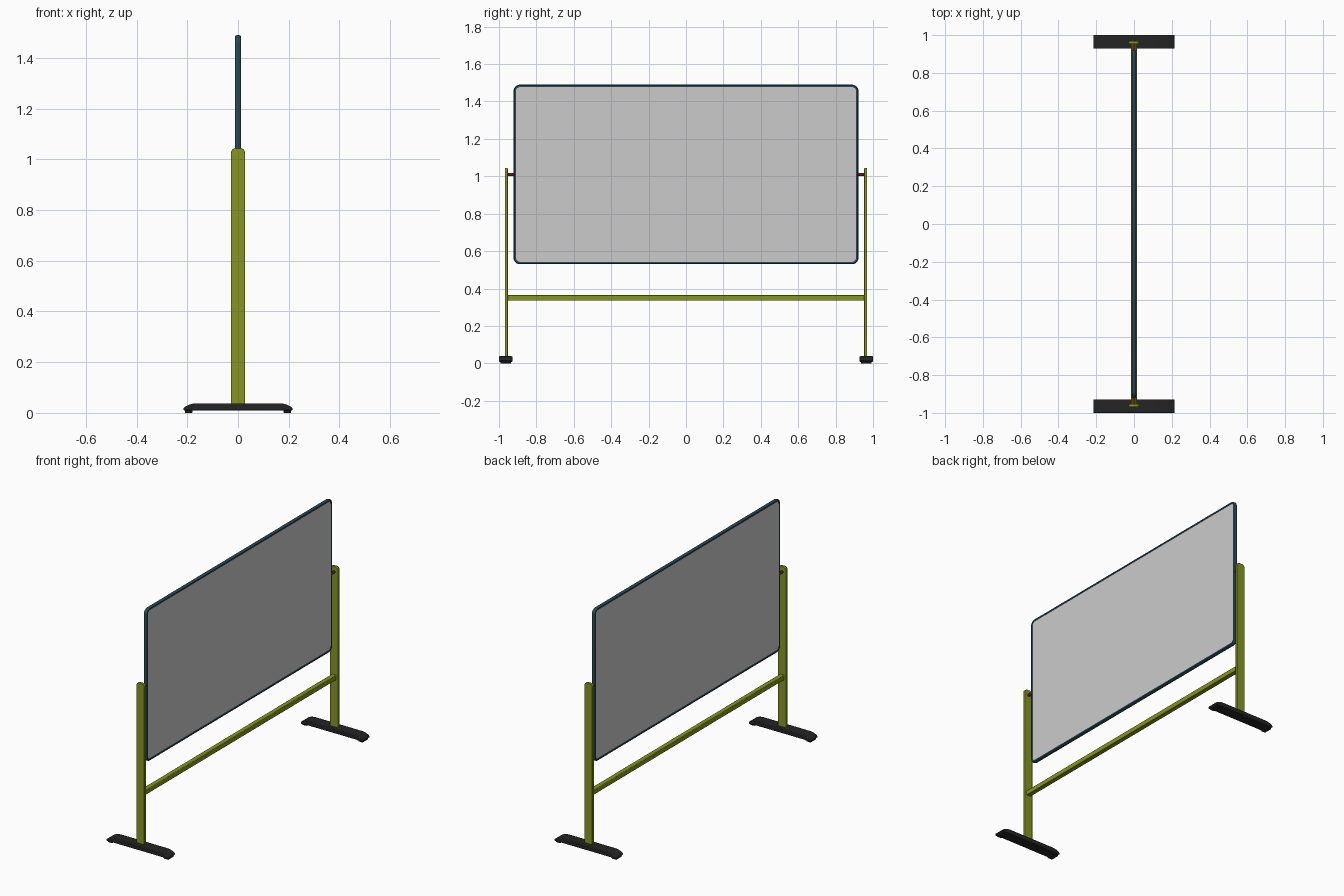
import bpy, bmesh
from math import cos, sin, pi, radians

if "Cube" in bpy.data.objects:
    bpy.data.objects.remove(bpy.data.objects["Cube"])


def material(name, rgb):
    m = bpy.data.materials.new(name)
    m.diffuse_color = (*rgb, 1)
    m.use_nodes = True
    m.node_tree.nodes["Principled BSDF"].inputs["Base Color"].default_value = m.diffuse_color
    return m


OLIVE = material("olive_paint", (0.24, 0.30, 0.015))
TEAL = material("dark_teal", (0.02, 0.065, 0.095))
BLACK = material("black_plastic", (0.018, 0.018, 0.018))
RED = material("dark_red", (0.18, 0.01, 0.01))


def finish(bm, name, mat=None, bevel=0, segments=2):
    bmesh.ops.recalc_face_normals(bm, faces=bm.faces[:])
    me = bpy.data.meshes.new(name)
    bm.to_mesh(me)
    bm.free()
    ob = bpy.data.objects.new(name, me)
    bpy.context.collection.objects.link(ob)
    if mat:
        me.materials.append(mat)
    if bevel:
        b = ob.modifiers.new("bevel", 'BEVEL')
        b.width, b.segments, b.limit_method = bevel, segments, 'ANGLE'
        b.angle_limit = radians(40)
    bpy.ops.object.select_all(action='DESELECT')
    ob.select_set(True)
    bpy.context.view_layer.objects.active = ob
    bpy.ops.object.shade_smooth_by_angle(angle=radians(35))
    return ob


def box(name, x, y, z, mat, bevel=0):
    bm = bmesh.new()
    bmesh.ops.create_cube(bm, size=1)
    for v in bm.verts:
        v.co = [lo + (c + 0.5) * (hi - lo) for c, (lo, hi) in zip(v.co, (x, y, z))]
    return finish(bm, name, mat, bevel)


def prism(name, xz, y0, y1, mat, bevel=0):
    """Extrude an x-z outline along y."""
    bm = bmesh.new()
    f = bm.faces.new([bm.verts.new((x, y0, z)) for x, z in xz])
    new = bmesh.ops.extrude_face_region(bm, geom=[f])["geom"]
    for v in new:
        if isinstance(v, bmesh.types.BMVert):
            v.co.y = y1
    return finish(bm, name, mat, bevel)


def arc(cx, cy, r, a0, a1, n=6):
    return [(cx + r * cos(radians(a0 + (a1 - a0) * i / n)),
             cy + r * sin(radians(a0 + (a1 - a0) * i / n))) for i in range(n + 1)]


# Board outline: rounded rectangle in y-z, inset from the outside
HY, Z0, Z1, R = 0.922, 0.53, 1.49, 0.034


def outline(inset):
    r, hy, lo, hi = R - inset, HY - R, Z0 + R, Z1 - R
    return (arc(hy, hi, r, 0, 90) + arc(-hy, hi, r, 90, 180)
            + arc(-hy, lo, r, 180, 270) + arc(hy, lo, r, 270, 360))


# Frame: small rounded section swept round the outline
section = [(0.013, -0.011), (0.004, -0.011), (0.001, -0.008), (0, -0.004),
           (0, 0.004), (0.001, 0.008), (0.004, 0.011), (0.013, 0.011)]
bm = bmesh.new()
rings = [[bm.verts.new((x, y, z)) for y, z in outline(i)] for i, x in section]
for k, a in enumerate(rings):
    b = rings[(k + 1) % len(rings)]
    for j in range(len(a)):
        n = (j + 1) % len(a)
        bm.faces.new((a[j], a[n], b[n], b[j]))
finish(bm, "board_frame", TEAL)

# Writing panel, slightly recessed in the frame
bm = bmesh.new()
sides = [[bm.verts.new((x, y, z)) for y, z in outline(0.012)] for x in (-0.008, 0.008)]
for s in sides:
    bm.faces.new(s)
for j in range(len(sides[0])):
    n = (j + 1) % len(sides[0])
    bm.faces.new((sides[0][j], sides[0][n], sides[1][n], sides[1][j]))
finish(bm, "writing_panel")

# Lower crossbar
box("crossbar", (-0.015, 0.015), (-0.957, 0.957), (0.335, 0.365), OLIVE, 0.003)

# Outlines of post and foot
post = [(-0.028, 0.03), (0.028, 0.03)] + arc(0.008, 1.025, 0.02, 0, 90) + arc(-0.008, 1.025, 0.02, 90, 180)
half = [(0.178, 0.010), (0.182, 0.008), (0.208, 0.008), (0.216, 0.012),
        (0.215, 0.020), (0.202, 0.028), (0.186, 0.035), (0.165, 0.038)]
foot = half + [(-x, z) for x, z in reversed(half)]

for side, s in (("left", -1), ("right", 1)):
    # Upright post, foot and its end pads
    prism(side + "_post", post, s * 0.953, s * 0.969, OLIVE, 0.002)
    prism(side + "_foot", foot, s * 0.928, s * 1.0, BLACK, 0.004)
    for end, e in (("front", -1), ("back", 1)):
        box(f"{side}_{end}_pad", sorted((e * 0.18, e * 0.21)),
            sorted((s * 0.936, s * 0.992)), (0, 0.012), BLACK, 0.002)
    # Pivot pin
    bm = bmesh.new()
    bmesh.ops.create_cone(bm, cap_ends=True, segments=20, radius1=0.009,
                          radius2=0.009, depth=0.04)
    for v in bm.verts:
        x, y, z = v.co
        v.co = (x, s * 0.937 + z, 1.01 + y)
    finish(bm, side + "_pivot", RED)
